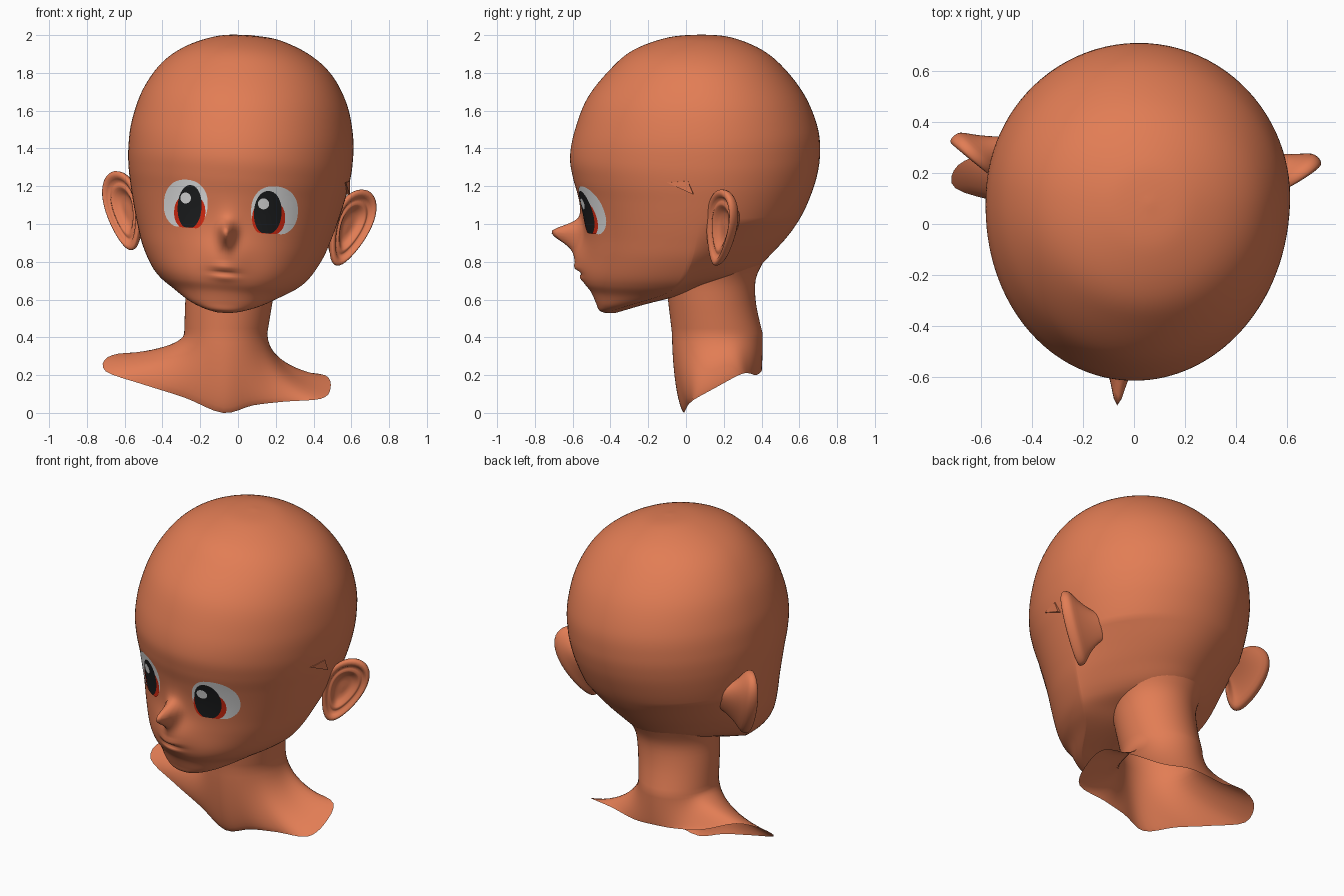
import bpy
import bmesh
from math import sin, cos, pi, exp, copysign
from mathutils import Vector
from mathutils.bvhtree import BVHTree

cube = bpy.data.objects.get("Cube")
if cube:
    bpy.data.objects.remove(cube, do_unlink=True)


def material(name, r, g, b):
    mat = bpy.data.materials.new(name)
    mat.use_nodes = True
    mat.diffuse_color = (r, g, b, 1)
    mat.node_tree.nodes["Principled BSDF"].inputs["Base Color"].default_value = (r, g, b, 1)
    return mat


SKIN = material("warm_skin", 0.76, 0.205, 0.09)
WHITE = material("eye_white", 0.8, 0.8, 0.8)
RED = material("iris_red", 0.74, 0.025, 0.006)
BLACK = material("iris_black", 0.012, 0.013, 0.014)


def pose(p):
    """Slight turn and tilt of the head."""
    x, y, z = p
    return Vector((x + 0.075 * (z - 1.1) + 0.06 * y - 0.012, y - 0.06 * x, z - 0.075 * x))


def spline(rows, t, closed=False):
    """Catmull-Rom value at t through a list of tuples."""
    n = len(rows)
    i = int(t)
    f = t - i
    pick = (lambda k: rows[k % n]) if closed else (lambda k: rows[min(max(k, 0), n - 1)])
    return [b + 0.5 * f * (c - a + f * (2 * a - 5 * b + 4 * c - d + f * (3 * (b - c) + d - a)))
            for a, b, c, d in zip(pick(i - 1), pick(i), pick(i + 1), pick(i + 2))]


def loft(name, rings, mat, cap_start=False, cap_end=False, face_front=False):
    """Skin a list of closed rings and return the object."""
    bm = bmesh.new()
    loops = [[bm.verts.new(p) for p in ring] for ring in rings]
    n = len(loops[0])
    for a, b in zip(loops, loops[1:]):
        for j in range(n):
            k = (j + 1) % n
            bm.faces.new((a[j], a[k], b[k], b[j]))
    if cap_start:
        bm.faces.new(loops[0])
    if cap_end:
        bm.faces.new(loops[-1])
    bmesh.ops.recalc_face_normals(bm, faces=bm.faces)
    if face_front and sum(f.normal.y for f in bm.faces) > 0:
        bmesh.ops.reverse_faces(bm, faces=bm.faces)
    mesh = bpy.data.meshes.new(name)
    bm.to_mesh(mesh)
    bm.free()
    mesh.materials.append(mat)
    mesh.shade_smooth()
    obj = bpy.data.objects.new(name, mesh)
    bpy.context.collection.objects.link(obj)
    return obj


def bump(v, centre, below, above=None):
    w = above if above and v > centre else below
    return exp(-((v - centre) / w) ** 2)


def relief(x, z):
    """Forward relief of nose, muzzle and lips."""
    nose = 0.155 * bump(x, 0, 0.036) * bump(z, 0.958, 0.075, 0.045)
    bridge = 0.02 * bump(x, 0, 0.06) * bump(z, 1.0, 0.08)
    muzzle = 0.05 * bump(x, 0, 0.12) * bump(z, 0.82, 0.1)
    lips = bump(x, 0, 0.065) * (0.014 * bump(z, 0.77, 0.018) - 0.016 * bump(z, 0.742, 0.012)
                                + 0.008 * bump(z, 0.715, 0.018))
    return nose + bridge + muzzle + lips


# Head: height, front, back, half width, y of the widest point
HEAD = [
    (2.0, 0.07, 0.09, 0.01, 0.08),
    (1.985, -0.1, 0.24, 0.16, 0.08),
    (1.92, -0.28, 0.4, 0.325, 0.08),
    (1.82, -0.4, 0.52, 0.45, 0.09),
    (1.67, -0.52, 0.632, 0.54, 0.1),
    (1.5, -0.587, 0.698, 0.585, 0.1),
    (1.36, -0.613, 0.708, 0.592, 0.1),
    (1.25, -0.598, 0.692, 0.582, 0.1),
    (1.15, -0.57, 0.66, 0.562, 0.1),
    (1.05, -0.547, 0.615, 0.538, 0.09),
    (0.95, -0.535, 0.55, 0.51, 0.08),
    (0.85, -0.535, 0.46, 0.475, 0.06),
    (0.75, -0.54, 0.35, 0.42, 0.02),
    (0.69, -0.53, 0.16, 0.365, -0.03),
    (0.64, -0.5, 0.03, 0.29, -0.12),
    (0.58, -0.475, -0.2, 0.19, -0.3),
    (0.545, -0.46, -0.32, 0.1, -0.39),
    (0.53, -0.43, -0.37, 0.03, -0.4),
]
SEGS, STEPS = 128, 6
head_rings = []
for i in range((len(HEAD) - 1) * STEPS + 1):
    z, front, back, half, mid = spline(HEAD, i / STEPS)
    taper = 1 + 1.2 * min(max((1.05 - z) / 0.3, 0), 1)
    ring = []
    for j in range(SEGS):
        s = 2 * pi * j / SEGS
        a = s - 0.4 * sin(s)
        x, c = half * sin(a), cos(a)
        if c > 0:
            y = mid + (front - mid) * c ** 0.95 - relief(x, z) * min(1, 2 * c)
        else:
            y = mid + (back - mid) * abs(c) ** taper
        ring.append(Vector((x, y, z)))
    head_rings.append(ring)
head = loft("head", head_rings, SKIN, True, True)

# Keep the straight head as a surface to lay the eyes on, then pose it
bm = bmesh.new()
bm.from_mesh(head.data)
surface = BVHTree.FromBMesh(bm)
bm.free()
for v in head.data.vertices:
    v.co = pose(v.co)


def eye_plate(name, cx, cz, w, h, lift, mat, power=2.0, floor=-1.0):
    """Thin rounded plate that follows the face."""
    rings = []
    for r in (0.02, 0.25, 0.5, 0.75, 0.9, 1):
        ring = []
        for j in range(40):
            a = 2 * pi * j / 40
            x = cx + r * w * copysign(abs(cos(a)) ** (2 / power), cos(a))
            z = cz + r * h * max(copysign(abs(sin(a)) ** (2 / power), sin(a)), floor)
            hit = surface.ray_cast(Vector((x, -2, z)), Vector((0, 1, 0)))[0]
            ring.append(pose((x, hit.y - lift, z)))
        rings.append(ring)
    loft(name, rings, mat, cap_start=True, face_front=True)


for label, ex, rim_x, iris, iris_w in (("left", 0.235, 0.208, 0.202, 0.071),
                                       ("right", -0.235, -0.21, -0.212, 0.065)):
    eye_plate(label + "_eye_white", ex, 1.087, 0.12, 0.13, 0.003, WHITE, 2.25, -0.93)
    eye_plate(label + "_iris_rim", rim_x, 1.047, 0.085, 0.095, 0.005, RED, 2.2, -0.87)
    eye_plate(label + "_iris", iris, 1.075, iris_w, 0.115, 0.007, BLACK, 2.1, -0.95)
    eye_plate(label + "_eye_glint", iris - 0.024, 1.12, 0.029, 0.029, 0.009, WHITE)

# Ears: a cupped oval with a rolled rim, profile as (radius, height)
EAR = [(0.03, -0.035), (0.35, -0.035), (0.52, -0.015), (0.62, -0.004), (0.74, -0.012),
       (0.86, 0.018), (0.95, 0.018), (1, 0), (0.97, -0.025), (0.86, -0.045), (0.66, -0.075),
       (0.45, -0.12), (0.3, -0.17)]
long_axis = Vector((0.06, 0.025, 0.205))
wide_axis = Vector((0.085, 0.072, -0.015))
facing = wide_axis.cross(long_axis).normalized()
for side, label in ((1, "left"), (-1, "right")):
    rings = []
    for i in range((len(EAR) - 1) * 2 + 1):
        r, h = spline(EAR, i / 2)
        ring = []
        for j in range(40):
            a = 2 * pi * j / 40
            # The rim fades toward the face and the back leans into the skull
            lift = h * (0.6 + 0.4 * cos(a)) if h > 0 else h
            p = Vector((0.605, 0.212, 1.025)) + long_axis * r * sin(a) + facing * lift
            p += wide_axis * (r * cos(a) * (1 + 0.3 * sin(a)) - 5.5 * max(0, -h - 0.04))
            ring.append(pose((side * p.x, p.y, p.z)))
        rings.append(ring)
    loft(label + "_ear", rings, SKIN, True, True)

# Small pointed fold at the left temple
fold = [(0.575, -0.066, 1.262), (0.589, 0.045, 1.272), (0.592, 0.075, 1.2)]
inner = [(x - 0.05, y, z) for x, y, z in fold]
loft("temple_fold", [[pose(p) for p in ring] for ring in (inner, fold)], SKIN, True, True).data.shade_flat()

# Neck flaring into an open, uneven shoulder rim
RIM = [
    (-0.08, -0.01, 0.0), (0.08, 0.01, 0.04), (0.25, 0.03, 0.06), (0.44, 0.05, 0.075),
    (0.49, 0.15, 0.13), (0.46, 0.28, 0.2), (0.28, 0.33, 0.21), (0.1, 0.37, 0.2),
    (-0.06, 0.4, 0.22), (-0.2, 0.39, 0.23), (-0.36, 0.35, 0.25), (-0.55, 0.29, 0.315),
    (-0.69, 0.23, 0.295), (-0.7, 0.14, 0.22), (-0.5, 0.08, 0.15), (-0.28, 0.03, 0.08),
]
# Neck: height, centre x, centre y, half width, half depth
NECK = [(0.9, 0.0, 0.16, 0.34, 0.31), (0.8, -0.02, 0.145, 0.275, 0.265),
        (0.7, -0.035, 0.13, 0.24, 0.238), (0.57, -0.05, 0.14, 0.23, 0.232),
        (0.42, -0.065, 0.166, 0.22, 0.24)]
COUNT = 64


def neck_ring(row):
    z, cx, cy, w, d = row
    return [Vector((cx + w * sin(2 * pi * j / COUNT), cy - d * cos(2 * pi * j / COUNT), z))
            for j in range(COUNT)]


bust_rings = [neck_ring(spline(NECK, i / 4)) for i in range((len(NECK) - 1) * 4 + 1)]
start = bust_rings[-1]
rim = [Vector(spline(RIM, j * len(RIM) / COUNT, True)) for j in range(COUNT)]
for i in range(1, 13):
    t = i / 12
    out, down = t ** 1.7, 1 - (1 - t) ** 1.5
    bust_rings.append([Vector((a.x + (b.x - a.x) * out, a.y + (b.y - a.y) * out,
                               a.z + (b.z - a.z) * down)) for a, b in zip(start, rim)])
loft("neck_and_shoulders", bust_rings, SKIN)
